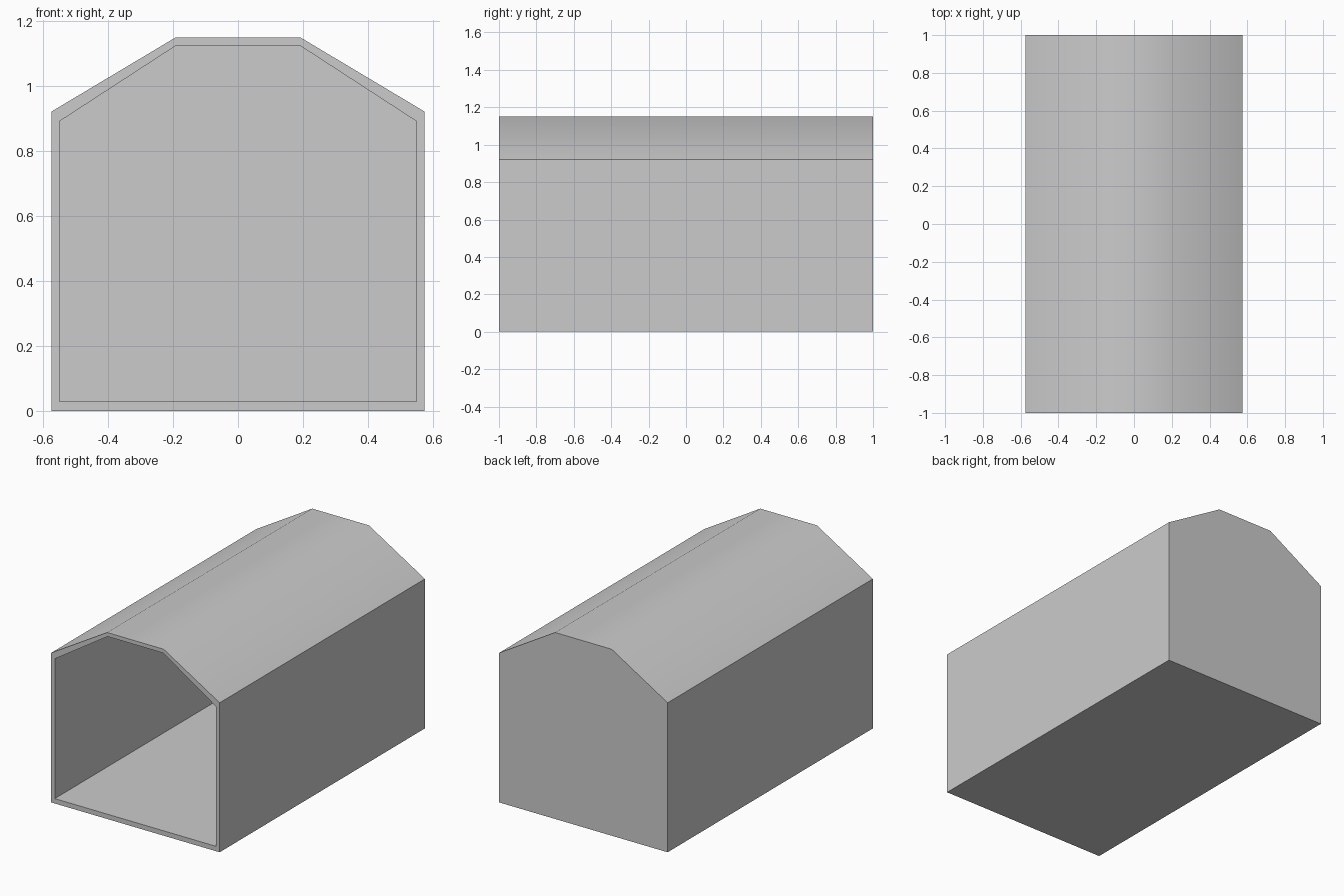
import bpy, bmesh, math

if "Cube" in bpy.data.objects:
    bpy.data.objects.remove(bpy.data.objects["Cube"])

OUTER = [(0.575, 0.0), (0.575, 0.922), (0.193, 1.15)]
INNER = [(0.55, 0.03), (0.55, 0.892), (0.19, 1.126)]
FRONT, BACK, BACK_WALL = -1.0, 1.0, 0.025

bm = bmesh.new()


def ring(half, y):
    """Mirror a half profile into a closed ring of vertices at depth y."""
    pts = half + [(-x, z) for x, z in reversed(half)]
    return [bm.verts.new((x, y, z)) for x, z in pts]


def bridge(a, b):
    n = len(a)
    for i in range(n):
        j = (i + 1) % n
        bm.faces.new((a[i], a[j], b[j], b[i]))


# Outer shell, front rim, cavity and closed back
outer_back = ring(OUTER, BACK)
outer_front = ring(OUTER, FRONT)
inner_front = ring(INNER, FRONT)
inner_back = ring(INNER, BACK - BACK_WALL)
bm.faces.new(outer_back)
bridge(outer_back, outer_front)
bridge(outer_front, inner_front)
bridge(inner_front, inner_back)
bm.faces.new(inner_back)
bmesh.ops.recalc_face_normals(bm, faces=bm.faces)

mesh = bpy.data.meshes.new("box_shell")
bm.to_mesh(mesh)
bm.free()
shell = bpy.data.objects.new("box_shell", mesh)
bpy.context.collection.objects.link(shell)

# Soft roof bends, crisp walls and rim
bpy.context.view_layer.objects.active = shell
shell.select_set(True)
bpy.ops.object.shade_smooth_by_angle(angle=math.radians(40))
